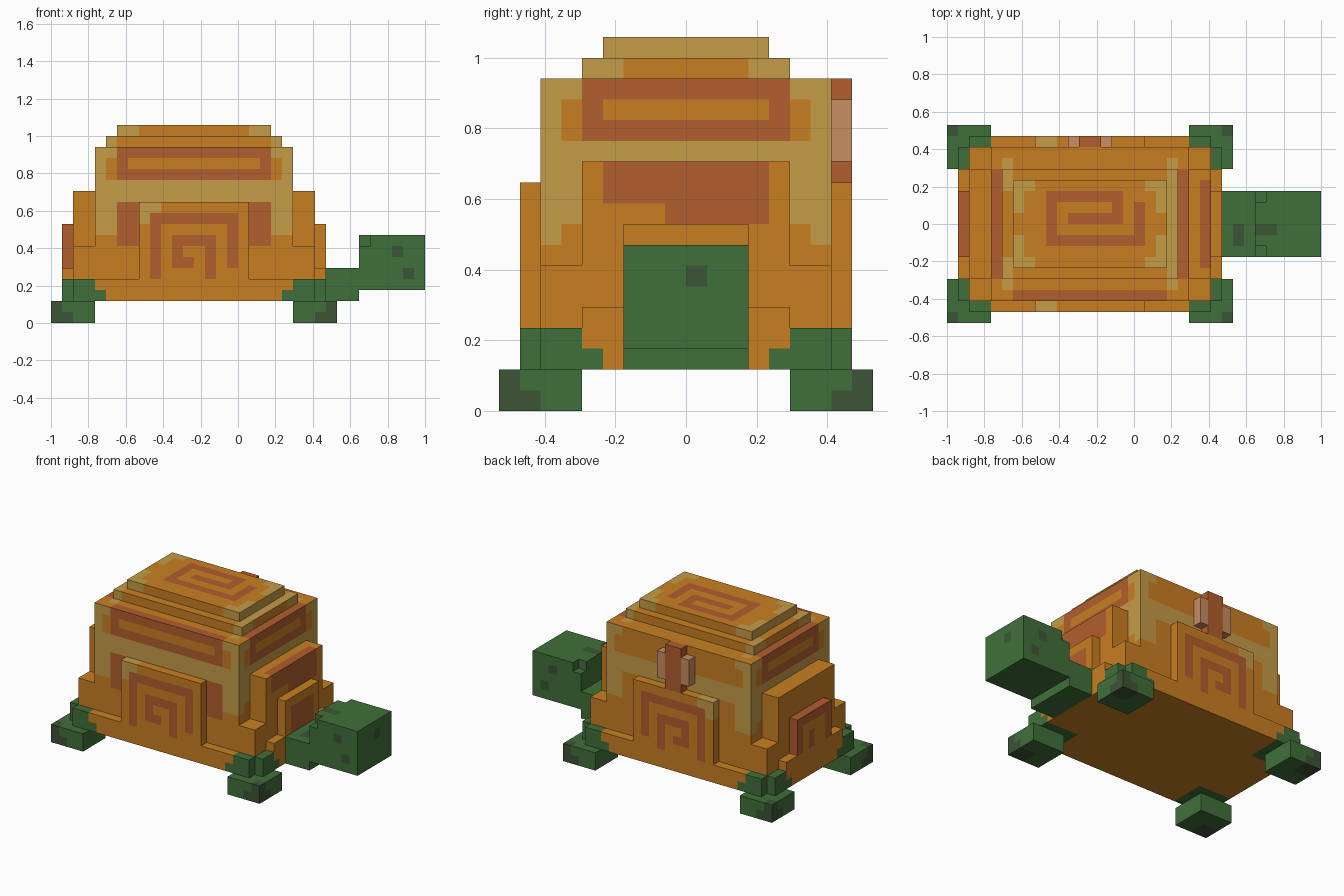
import bpy, bmesh
from mathutils import Vector

if "Cube" in bpy.data.objects:
    bpy.data.objects.remove(bpy.data.objects["Cube"])

U = 1 / 17  # one block unit


def lin(c):
    c /= 255
    return c / 12.92 if c <= 0.04045 else ((c + 0.055) / 1.055) ** 2.4


PALETTE = {"orange": (201, 127, 34), "red_clay": (178, 94, 46), "tan": (197, 156, 72),
           "green": (64, 112, 58), "dark_green": (60, 84, 54), "pink_clay": (200, 142, 98)}
NAMES = list(PALETTE)
MATS = []
for n, rgb in PALETTE.items():
    m = bpy.data.materials.new(n)
    m.diffuse_color = (*[lin(c) for c in rgb], 1)
    m.use_nodes = True
    m.node_tree.nodes["Principled BSDF"].inputs["Base Color"].default_value = m.diffuse_color
    MATS.append(m)

# spiral strokes as (u0, u1, v0, v1) rectangles in block units
SIDE_SPIRAL = [(-8, 0, 9, 10), (-1, 0, 5, 10), (-8, -7, 3, 10), (-8, -2, 3, 4), (-3, -2, 3, 8),
               (-6, -2, 7, 8), (-6, -5, 5, 8), (-6, -4, 5, 6)]
TOP_SPIRAL = [(-8, -1, 2, 3), (-8, -7, -2, 3), (-8, 1, -2, -1), (0, 1, -2, 2),
              (-2, -1, 0, 3), (-6, -1, 0, 1)]


def hit(rects, u, v):
    return any(a < u < b and c < v < d for a, b, c, d in rects)


# colour rules: p = block centre, d = face direction
def body_paint(p, d):
    x, y, z = p
    rx, ay = abs(x + 4), abs(y)
    if d[2]:  # shoulder of the main block
        if rx > 8 and ay < 5 or y < -6 and rx < 7:
            return "red_clay"
        return "tan" if 7 < rx < 8 and 4 < ay < 6 else "orange"
    if 11 < z < 13:
        return "tan"
    if d[0]:
        if z > 13:
            if ay < 5:
                return "orange" if 14 < z < 15 and ay < 4 else "red_clay"
            return "tan" if ay > 6 or z > 15 else "orange"
        return "tan" if z > 9 or (z > 8 and ay > 6) else "orange"
    if z > 13:
        if y < 0 and rx < 7:
            return "orange" if 14 < z < 15 and rx < 6 else "red_clay"
        return "tan" if rx > 8 or (rx > 7 and z > 15) else "orange"
    if y < 0 and 5 < rx < 7 and z > 7:
        return "red_clay"
    return "tan" if rx > 7 and z > 8 else "orange"


def lower_tier_paint(p, d):
    rx, ay = abs(p[0] + 4), abs(p[1])
    if d[2]:
        return "tan" if rx > 7 and ay > 3 or (p[0] > 3) else "orange"
    if d[0]:
        return "orange" if ay < 3 else "tan"
    return "tan" if rx > 7 else "orange"


def cap_paint(p, d):
    x, y, z = p
    rx, ay = abs(x + 4), abs(y)
    if d[2]:
        if hit(TOP_SPIRAL, x, y):
            return "red_clay"
        return "tan" if rx > 6 and ay > 1 or (rx > 5 and ay > 3) else "orange"
    return "tan" if d[0] or rx > 5 else "orange"


def panel_paint(p, d):
    x, y, z = p
    if d[1] and hit(SIDE_SPIRAL, x, z):
        return "red_clay"
    if x < -7 and z > 10 or (x < -8 and z > 9):
        return "tan"
    return "orange"


def end_paint(p, d):
    x, y, z = p
    if x > 6 and z > 9 and abs(y) < 4 and (d[0] > 0 or d[2] > 0):
        return "orange" if y < -1 and z < 10 else "red_clay"
    return "orange"


def front_plate_paint(p, d):
    return "red_clay" if d[0] and abs(p[1]) < 2 and 5 < p[2] < 8 else "orange"


def tail_plate_paint(p, d):
    y, z = p[1], p[2]
    if z < 5:
        return "orange"
    if d[0] and not (abs(y) > 2 or z > 8 or 0 < y < 1 and z < 7):
        return "orange"
    return "red_clay"


def slab_paint(p, d):
    x, y, z = p
    rx, ay = abs(x + 4), abs(y)
    reach = 1 if z < 3 else 0  # stepped lower edge of the leg colour
    return "green" if rx > 9 - reach and ay > 5 - reach else "orange"


def foot_paint(p, d):
    rx, ay = abs(p[0] + 4), abs(p[1])
    if rx > 12 and ay > 8 or (p[2] < 1 and rx > 11 and ay > 7):
        return "dark_green"
    return "green"


def head_paint(p, d):
    x, y, z = p
    spot = False
    if d[0]:
        spot = x > 16 and 0 < y < 1 and 6 < z < 7
    elif d[1]:
        spot = 14 < x < 15 and 6 < z < 7 or 15 < x < 16 and 4 < z < 5
    elif d[2] > 0:
        spot = 11 < x < 13 and -1 < y < 0 or 9 < x < 10 and -2 < y < 0
    return "dark_green" if spot else "green"


def solid(name):
    return lambda p, d: name


def both_sides(b):
    x0, x1, y0, y1, z0, z1 = b
    return [b, (x0, x1, -y1, -y0, z0, z1)]


# part name, boxes (x0, x1, y0, y1, z0, z1) in block units, colour rule
PARTS = [
    ("base_slab", [(-16, 8, -7, 7, 2, 4), *both_sides((-15, 7, 7, 8, 2, 4))], slab_paint),
    ("shell_body", [(-13, 5, -7, 7, 4, 16)], body_paint),
    ("shell_lower_tier", [(-12, 4, -5, 5, 16, 17)], lower_tier_paint),
    ("shell_cap", [(-11, 3, -4, 4, 17, 18)], cap_paint),
    ("side_panels", both_sides((-9, 1, 7, 8, 4, 11)), panel_paint),
    ("shell_end_blocks", [(a, a + 2, -w, w, 4, h) for a in (-15, 5)
                          for w, h in ((5, 12), (7, 7))], end_paint),
    ("end_ledges", [(a, a + 1, -5, 5, 4, 5) for a in (-16, 7)], solid("orange")),
    ("neck_plate", [(7, 8, -3, 3, 5, 9)], front_plate_paint),
    ("rear_plate", [(-16, -15, -3, 3, 5, 9)], tail_plate_paint),
    ("ornament_core", [(-5, -3, 7, 8, 11, 16)], solid("red_clay")),
    ("ornament_wings", [(-6, -5, 7, 8, 12, 15), (-3, -2, 7, 8, 12, 15)], solid("pink_clay")),
    ("neck", [(8, 11, -3, 3, 2, 5)], head_paint),
    ("head", [(12, 17, -3, 3, 3, 8), (11, 12, -3, 3, 3, 7), (11, 12, -2, 2, 7, 8)], head_paint),
    ("feet", [b for a in (-17, 5) for b in both_sides((a, a + 4, 5, 9, 0, 2))], foot_paint),
]

# claim each block for one part so no hidden faces are made
owner = {}
for name, boxes, _ in PARTS:
    for x0, x1, y0, y1, z0, z1 in boxes:
        for x in range(x0, x1):
            for y in range(y0, y1):
                for z in range(z0, z1):
                    owner.setdefault((x, y, z), name)


def face_corners(c, axis, s):
    a, b = (axis + 1) % 3, (axis + 2) % 3
    pts = []
    for i, j in ((0, 0), (1, 0), (1, 1), (0, 1)):
        q = list(c)
        q[axis] += s > 0
        q[a] += i
        q[b] += j
        pts.append(tuple(q))
    return pts if s > 0 else pts[::-1]


# build the outer faces of every part
for name, boxes, rule in PARTS:
    bm = bmesh.new()
    verts = {}
    for c in [k for k, v in owner.items() if v == name]:
        for axis in range(3):
            for s in (-1, 1):
                d = [0, 0, 0]
                d[axis] = s
                if (c[0] + d[0], c[1] + d[1], c[2] + d[2]) in owner:
                    continue
                vs = []
                for q in face_corners(c, axis, s):
                    if q not in verts:
                        verts[q] = bm.verts.new(Vector(q) * U)
                    vs.append(verts[q])
                f = bm.faces.new(vs)
                f.material_index = NAMES.index(rule([v + 0.5 for v in c], d))
    me = bpy.data.meshes.new(name)
    bm.to_mesh(me)
    bm.free()
    for m in MATS:
        me.materials.append(m)
    bpy.context.collection.objects.link(bpy.data.objects.new(name, me))
